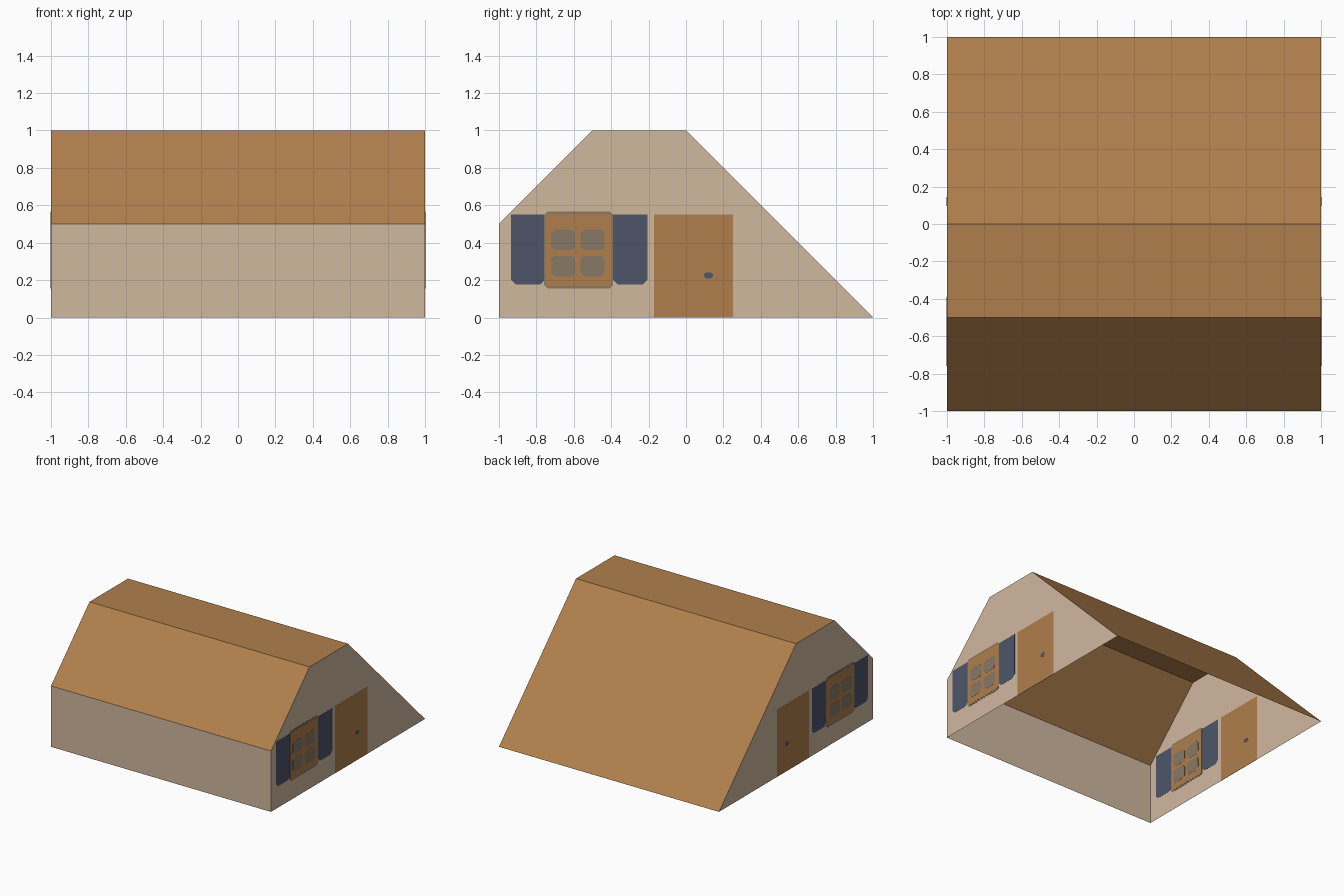
import bpy, bmesh

if "Cube" in bpy.data.objects:
    bpy.data.objects.remove(bpy.data.objects["Cube"])


def srgb(r, g, b):
    lin = lambda c: c / 12.92 if c <= 0.04045 else ((c + 0.055) / 1.055) ** 2.4
    return (*(lin(c / 255) for c in (r, g, b)), 1.0)


def material(name, rgb):
    m = bpy.data.materials.new(name)
    m.diffuse_color = srgb(*rgb)
    m.use_nodes = True
    m.node_tree.nodes["Principled BSDF"].inputs["Base Color"].default_value = m.diffuse_color
    return m


WALL = material("beige_wall", (208, 184, 159))
WOOD = material("brown_wood", (176, 127, 76))
BLUE = material("slate_blue", (77, 85, 105))
GLASS = material("taupe_glass", (135, 120, 101))


def add_object(name, bm, mat):
    mesh = bpy.data.meshes.new(name)
    bm.to_mesh(mesh)
    bm.free()
    mesh.materials.append(mat)
    obj = bpy.data.objects.new(name, mesh)
    bpy.context.collection.objects.link(obj)
    return obj


def strip(name, points, mat):
    """Open sheet: a (y, z) line swept along x from -1 to 1."""
    bm = bmesh.new()
    rows = [[bm.verts.new((x, y, z)) for x in (-1, 1)] for y, z in points]
    for a, b in zip(rows, rows[1:]):
        bm.faces.new((a[0], a[1], b[1], b[0]))
    add_object(name, bm, mat)


def plate(name, side, outline, mat, half=0.0):
    """A (y, z) outline on the gable at x = side, seen from both sides."""
    bm = bmesh.new()
    face = bm.faces.new([bm.verts.new((side - half, y, z)) for y, z in outline])
    if half:
        ext = bmesh.ops.extrude_face_region(bm, geom=[face])["geom"]
        moved = [v for v in ext if isinstance(v, bmesh.types.BMVert)]
        bmesh.ops.translate(bm, verts=moved, vec=(2 * half, 0, 0))
        bmesh.ops.recalc_face_normals(bm, faces=bm.faces)
    elif face.normal.x * side <= 0:
        face.normal_update()
        if face.normal.x * side < 0:
            face.normal_flip()
    add_object(name, bm, mat)


def rect(y0, y1, z0, z1, bottom=0.0, top=0.0):
    """Rectangle with optional cut corners at the bottom and top."""
    b, t = bottom, top
    pts = [(y0 + b, z0), (y1 - b, z0), (y1, z0 + b), (y1, z1 - t),
           (y1 - t, z1), (y0 + t, z1), (y0, z1 - t), (y0, z0 + b)]
    return list(dict.fromkeys(pts))


# House shell, open underneath
profile = [(-1, 0), (-1, 0.5), (-0.5, 1), (0, 1), (1, 0)]
strip("front_wall", profile[:2], WALL)
strip("roof", profile[1:], WOOD)

# Gable ends with the same door and window on both
for side, tag in ((1, "right"), (-1, "left")):
    plate(f"{tag}_gable", side, profile, WALL)
    plate(f"{tag}_door", side, rect(-0.17, 0.25, 0, 0.55), WOOD, 0.001)
    plate(f"{tag}_door_knob", side,
          rect(0.096, 0.144, 0.208, 0.24, 0.012, 0.008), BLUE, 0.002)

    # Shutters either side of the window
    for i, (y0, y1) in enumerate(((-0.935, -0.755), (-0.39, -0.205))):
        plate(f"{tag}_shutter_{i + 1}", side,
              rect(y0, y1, 0.177, 0.55, 0.025), BLUE, 0.001)

    # Window: dark rim, wooden frame, four panes
    plate(f"{tag}_window_rim", side,
          rect(-0.758, -0.39, 0.155, 0.567, 0.018, 0.018), GLASS, 0.0015)
    plate(f"{tag}_window_frame", side,
          rect(-0.752, -0.395, 0.168, 0.553, 0.008, 0.005), WOOD, 0.0025)
    for r, (z0, z1) in enumerate(((0.22, 0.33), (0.36, 0.47))):
        for c, (y0, y1) in enumerate(((-0.722, -0.593), (-0.565, -0.435))):
            plate(f"{tag}_pane_{r + 1}_{c + 1}", side,
                  rect(y0, y1, z0, z1, 0.02, 0.02), GLASS, 0.0035)
